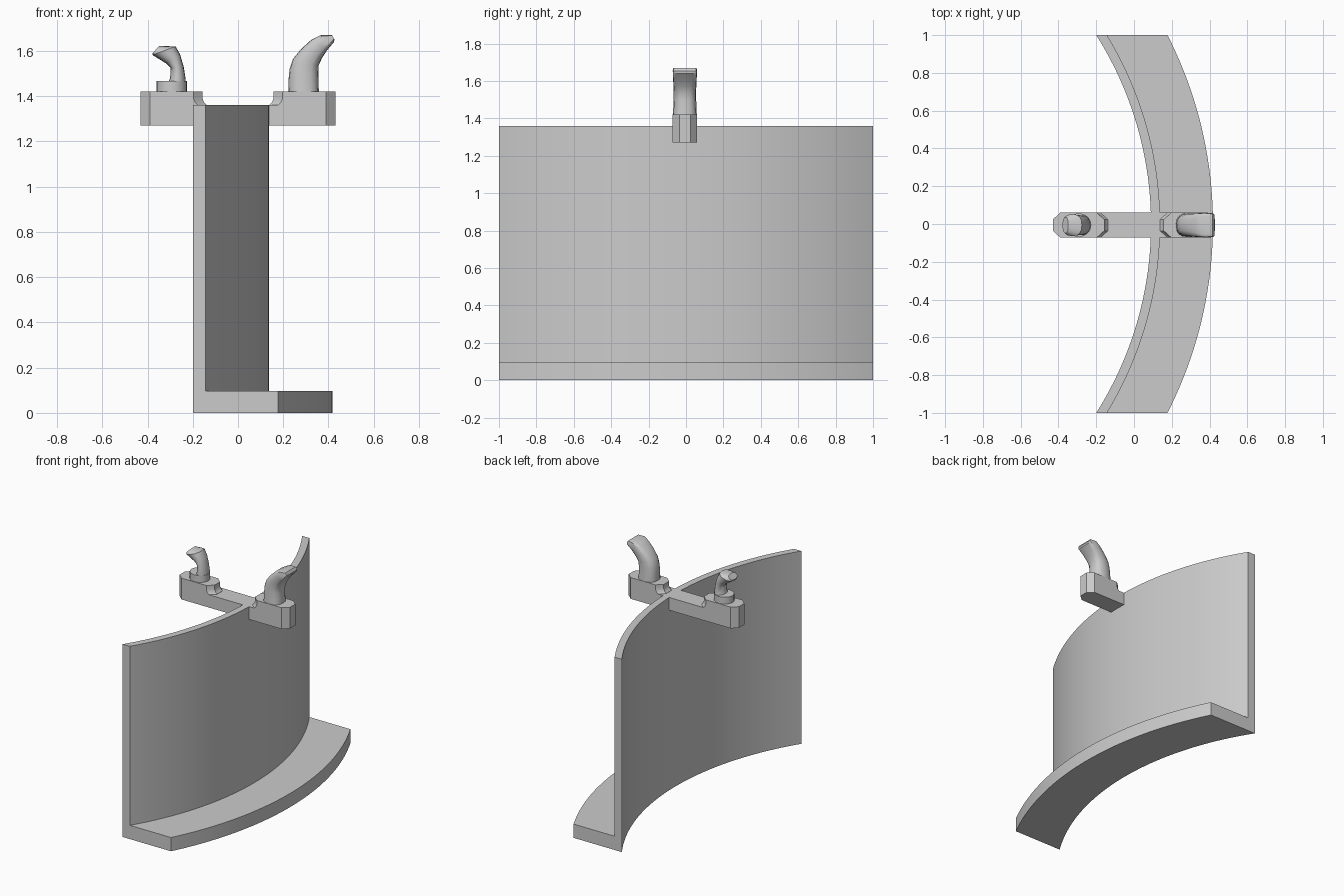
import bpy, bmesh, math

if "Cube" in bpy.data.objects:
    bpy.data.objects.remove(bpy.data.objects["Cube"])

grey = bpy.data.materials.new("plain grey")
grey.diffuse_color = (0.6, 0.6, 0.6, 1)
grey.use_nodes = True
grey.node_tree.nodes["Principled BSDF"].inputs["Base Color"].default_value = grey.diffuse_color
MID_Y = -0.006      # centre line of the hook bracket
HALF = 0.066        # half width of the bracket


def loft(name, rings, closed_caps=True, angle=30):
    """Skin a list of equal-length point rings and cap both ends."""
    bm = bmesh.new()
    rows = [[bm.verts.new(p) for p in ring] for ring in rings]
    n = len(rows[0])
    for a, b in zip(rows, rows[1:]):
        for i in range(n):
            j = (i + 1) % n
            bm.faces.new((a[i], a[j], b[j], b[i]))
    bm.faces.new(rows[0][::-1])
    bm.faces.new(rows[-1])
    bmesh.ops.recalc_face_normals(bm, faces=bm.faces)
    mesh = bpy.data.meshes.new(name)
    bm.to_mesh(mesh)
    bm.free()
    mesh.materials.append(grey)
    obj = bpy.data.objects.new(name, mesh)
    bpy.context.collection.objects.link(obj)
    bpy.ops.object.select_all(action='DESELECT')
    obj.select_set(True)
    bpy.context.view_layer.objects.active = obj
    bpy.ops.object.shade_smooth_by_angle(angle=math.radians(angle))
    return obj


# curved wall with a foot flange: L profile of (radius, z), trimmed at y = +-1
CENTRE_X = -1.779
R_IN, R_OUT, R_FOOT = 1.869, 1.917, 2.197
profile = [(R_IN, 0), (R_FOOT, 0), (R_FOOT, 0.097), (R_OUT, 0.097),
           (R_OUT, 1.36), (R_IN, 1.36)]
STEPS = 64
rings = []
for k in range(STEPS + 1):
    y = -1 + 2 * k / STEPS
    rings.append([(CENTRE_X + math.sqrt(r * r - y * y), y, z) for r, z in profile])
loft("curved_wall", rings)


# bar crossing the top of the wall
def rect(x):
    return [(x, MID_Y + sy * HALF, z) for sy, z in
            ((-1, 1.27), (1, 1.27), (1, 1.36), (-1, 1.36))]


loft("cross_bar", [rect(-0.2), rect(0.2)])


# end blocks with chamfered corners and a small cove on the inner end
def block_ring(side, inner, z, outer=0.43, c=0.04):
    pts = [(inner, -0.03), (inner + c, -HALF), (outer - c, -HALF), (outer, -0.03),
           (outer, 0.03), (outer - c, HALF), (inner + c, HALF), (inner, 0.03)]
    return [(side * x, MID_Y + y, z) for x, y in pts]


for side, label in ((-1, "rear"), (1, "front")):
    loft(label + "_block", [block_ring(side, i, z) for i, z in
                            ((0.138, 1.27), (0.138, 1.361), (0.143, 1.366),
                             (0.15, 1.373), (0.157, 1.39), (0.157, 1.42))])


# hooks: rings spanning two side-profile points; power below 1 squares the ring
def hook_ring(a, b, half, power=1.0, n=16):
    cx, cz = (a[0] + b[0]) / 2, (a[1] + b[1]) / 2
    ux, uz = (b[0] - a[0]) / 2, (b[1] - a[1]) / 2
    ring = []
    for i in range(n):
        t = 2 * math.pi * i / n
        c = math.copysign(abs(math.cos(t)) ** power, math.cos(t))
        s = math.copysign(abs(math.sin(t)) ** power, math.sin(t))
        ring.append((cx + ux * c, MID_Y + half * s, cz + uz * c))
    return ring


# large front hook, curving outwards to a flat tip
loft("front_hook", [hook_ring(*r) for r in (
    ((0.222, 1.415), (0.358, 1.415), 0.064, 0.8),
    ((0.223, 1.47), (0.356, 1.45), 0.062, 0.8),
    ((0.228, 1.52), (0.355, 1.50), 0.06, 0.8),
    ((0.243, 1.565), (0.356, 1.535), 0.06, 0.75),
    ((0.28, 1.61), (0.372, 1.57), 0.062, 0.65),
    ((0.325, 1.65), (0.395, 1.605), 0.064, 0.5),
    ((0.365, 1.67), (0.425, 1.64), 0.065, 0.3),
    ((0.415, 1.67), (0.426, 1.652), 0.06, 0.3))], angle=35)

# round collar under the small hook
collar = [[(-0.293 + 0.067 * math.cos(t), MID_Y + 0.062 * math.sin(t), z)
           for t in (2 * math.pi * i / 24 for i in range(24))]
          for z in (1.415, 1.468)]
loft("rear_collar", collar)

# small rear hook, leaning out to a blunt bevelled tip
loft("rear_hook", [hook_ring(*r) for r in (
    ((-0.325, 1.43), (-0.228, 1.43), 0.055),
    ((-0.3, 1.48), (-0.232, 1.48), 0.052),
    ((-0.298, 1.525), (-0.24, 1.53), 0.05),
    ((-0.318, 1.545), (-0.256, 1.585), 0.052, 0.9),
    ((-0.378, 1.582), (-0.276, 1.62), 0.058, 0.8),
    ((-0.378, 1.59), (-0.348, 1.622), 0.042, 0.8))], angle=35)
